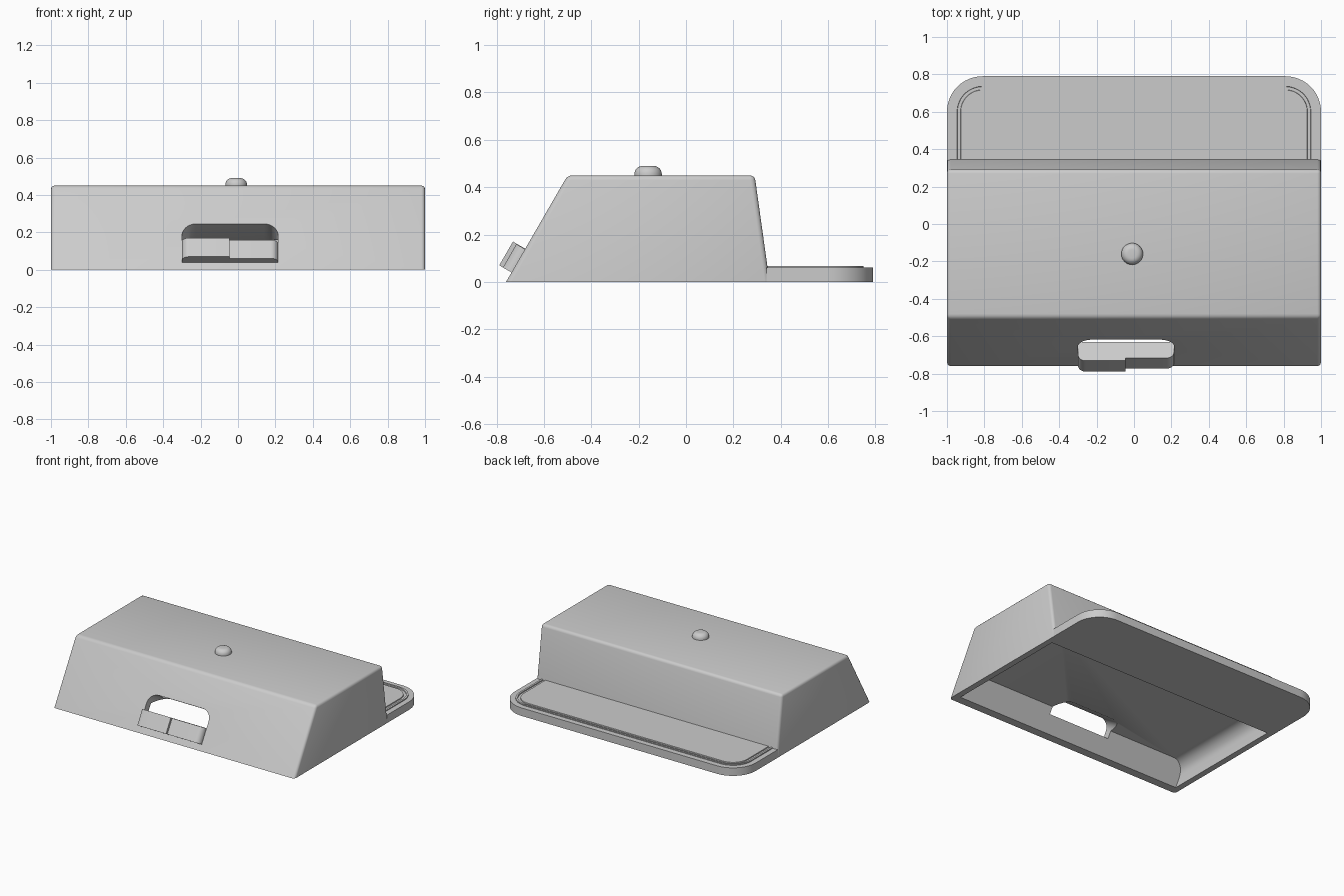
import bpy, bmesh, math
from mathutils import Matrix, Vector

cube = bpy.data.objects.get("Cube")
if cube:
    bpy.data.objects.remove(cube, do_unlink=True)

GREY = (0.6, 0.6, 0.6, 1.0)
mat = bpy.data.materials.new("light_grey")
mat.use_nodes = True
mat.diffuse_color = GREY
mat.node_tree.nodes["Principled BSDF"].inputs["Base Color"].default_value = GREY


def frame(x, y, z, origin):
    """Matrix whose columns are the given axes."""
    m = Matrix((x, y, z)).transposed().to_4x4()
    m.translation = Vector(origin)
    return m


UPRIGHT = Matrix.Identity(4)
SIDE = frame((0, 1, 0), (0, 0, 1), (1, 0, 0), (0, 0, 0))
# lies on the sloping front: x across, y up the slope, z outward
C, S = math.cos(math.radians(60)), math.sin(math.radians(60))
SLOPE = frame((1, 0, 0), (0, C, S), (0, -S, C), (0, -0.76, 0))


def prism(points, low, high):
    """Extrude a 2D outline from low to high along local z."""
    bm = bmesh.new()
    face = bm.faces.new([bm.verts.new((x, y, low)) for x, y in points])
    new = bmesh.ops.extrude_face_region(bm, geom=[face], use_keep_orig=True)["geom"]
    for v in new:
        if isinstance(v, bmesh.types.BMVert):
            v.co.z = high
    bmesh.ops.recalc_face_normals(bm, faces=bm.faces)
    return bm


def rect(x0, x1, y0, y1):
    return [(x0, y0), (x1, y0), (x1, y1), (x0, y1)]


def round_edges(bm, rule, radius, segments=8):
    edges = [e for e in bm.edges if rule(e.verts[0].co, e.verts[1].co)]
    bmesh.ops.bevel(bm, geom=edges, offset=radius, segments=segments,
                    profile=0.5, affect='EDGES', clamp_overlap=True)


def finish(name, bm, matrix=UPRIGHT):
    bm.transform(matrix)
    bmesh.ops.recalc_face_normals(bm, faces=bm.faces)
    me = bpy.data.meshes.new(name)
    bm.to_mesh(me)
    bm.free()
    me.materials.append(mat)
    ob = bpy.data.objects.new(name, me)
    bpy.context.collection.objects.link(ob)
    return ob


def smooth(ob):
    for p in ob.data.polygons:
        p.use_smooth = True
    ob.data.set_sharp_from_angle(angle=math.radians(40))


def cut(ob, cutter):
    """Subtract the cutter and discard it."""
    mod = ob.modifiers.new("cut", 'BOOLEAN')
    mod.operation = 'DIFFERENCE'
    mod.solver = 'EXACT'
    mod.object = cutter
    bpy.context.view_layer.update()
    dg = bpy.context.evaluated_depsgraph_get()
    me = bpy.data.meshes.new_from_object(ob.evaluated_get(dg))
    ob.modifiers.clear()
    ob.data = me
    bpy.data.objects.remove(cutter, do_unlink=True)


# housing: wedge-fronted block with softened edges
bm = prism([(-0.76, 0), (0.353, 0), (0.29, 0.45), (-0.5, 0.45)], -1, 1)
round_edges(bm, lambda a, b: a.y + b.y > 0.01, 0.02, 3)
housing = finish("housing", bm, SIDE)

# hollow underside with rounded side walls
bm = prism([(-0.7255, -0.05), (0.277, -0.05), (0.25, 0.16), (-0.604, 0.16)], -0.955, 0.955)
round_edges(bm, lambda a, b: min(a.y, b.y) > 0.1 and abs(a.z - b.z) < 0.01, 0.095)
cut(housing, finish("cavity_cutter", bm, SIDE))

# window through the sloping front
bm = prism(rect(-0.3, 0.215, 0.162, 0.283), -0.25, 0.05)
round_edges(bm, lambda a, b: min(a.y, b.y) > 0.2 and abs(a.z - b.z) > 0.1, 0.075)
cut(housing, finish("window_cutter", bm, SLOPE))
smooth(housing)

# two-step ledge below the window, outer corners rounded
for name, inner, outer, top, out in (("ledge_right", -0.045, -0.3, 0.162, 0.06),
                                     ("ledge_left", -0.045, 0.215, 0.16, 0.042)):
    bm = prism(rect(min(inner, outer), max(inner, outer), 0.046, top), -0.03, out)
    round_edges(bm, lambda a, b: abs(a.x - outer) + abs(b.x - outer) < 0.001
                and min(a.z, b.z) > 0, 0.04)
    smooth(finish(name, bm, SLOPE))


def upright_back(a, b):
    return abs(a.z - b.z) > 0.005 and a.y > 0.5


# rear flange with round back corners
bm = prism(rect(-1, 1, 0.34, 0.79), 0, 0.06)
round_edges(bm, upright_back, 0.19, 12)
smooth(finish("rear_flange", bm))

# raised panel on the flange with a groove round it
bm = prism(rect(-0.96, 0.96, 0.29, 0.75), 0.04, 0.067)
round_edges(bm, upright_back, 0.15, 12)
top = max(bm.faces, key=lambda f: f.calc_center_median().z)
for width, rise in ((0.014, 0), (0.003, -0.012), (0.014, 0), (0.003, 0.012)):
    bmesh.ops.inset_region(bm, faces=[top], thickness=width, depth=rise,
                           use_even_offset=True)
smooth(finish("flange_panel", bm))

# domed button on top
bm = bmesh.new()
bmesh.ops.create_cone(bm, cap_ends=True, segments=32, radius1=0.058, radius2=0.058, depth=0.05,
                      matrix=Matrix.Translation((-0.01, -0.16, 0.465)))
round_edges(bm, lambda a, b: min(a.z, b.z) > 0.48, 0.035, 6)
smooth(finish("top_button", bm))
